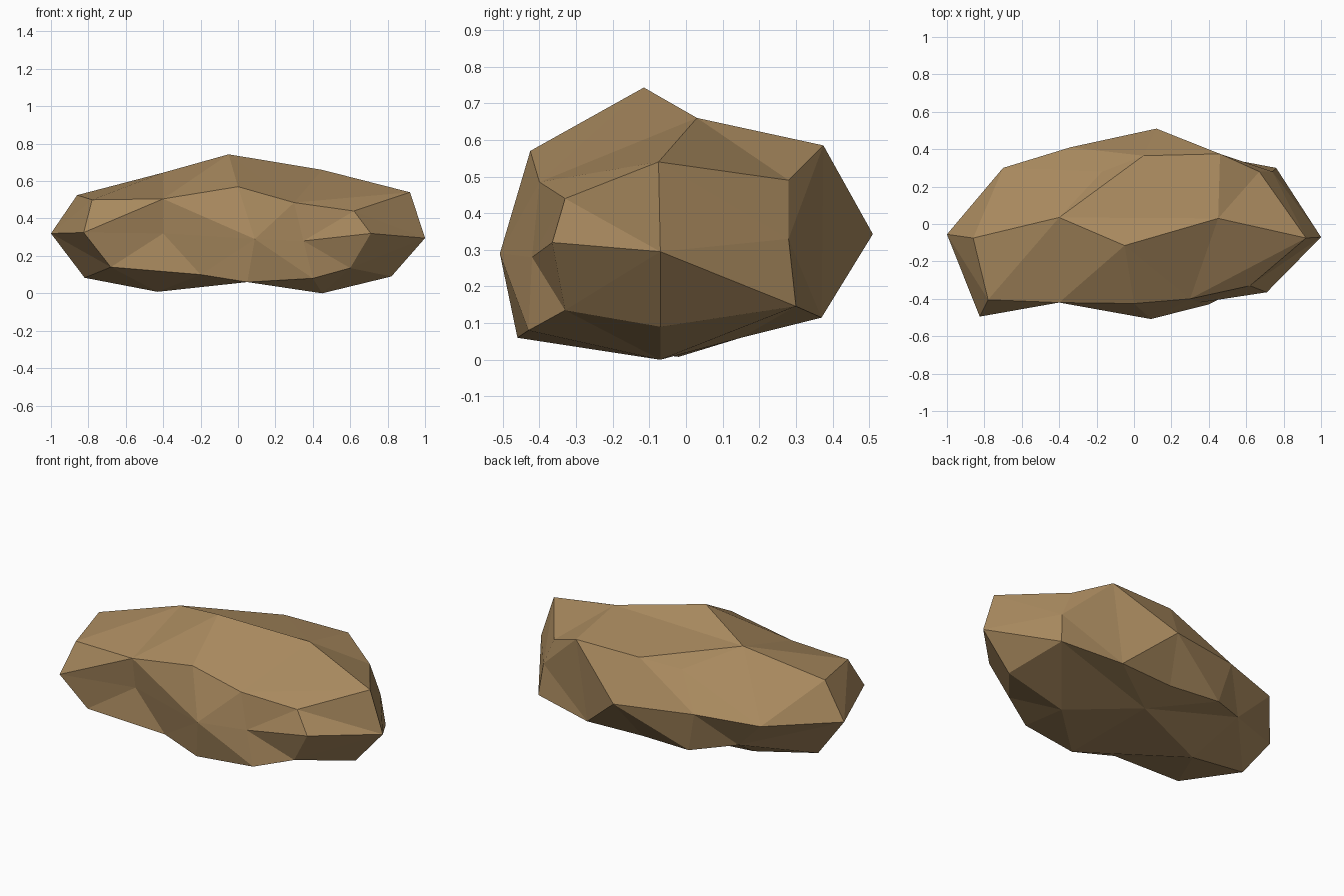
import bpy, bmesh
from mathutils import Vector

if "Cube" in bpy.data.objects:
    bpy.data.objects.remove(bpy.data.objects["Cube"])

# Corner points of the boulder, grouped by band
BANDS = {
    "ridge": [(-.86, -.075, .525), (-.4, .035, .645), (-.05, -.115, .743), (.45, .03, .66), (.92, -.075, .54)],
    "tips": [(-1, -.055, .32), (1, -.07, .295)],
    "front_upper": [(-.78, -.405, .5), (-.4, -.42, .505), (0, -.425, .57), (.3, -.4, .485), (.62, -.33, .44)],
    "front_middle": [(-.825, -.495, .325), (-.4, -.39, .32), (.09, -.508, .29), (.35, -.42, .28), (.71, -.365, .32)],
    "front_lower": [(-.68, -.44, .14), (-.2, -.4, .1), (.05, -.46, .06), (.4, -.43, .08), (.6, -.33, .135)],
    "underside": [(-.82, -.068, .083), (-.43, -.02, .008), (.05, .15, .06), (.45, -.07, 0), (.82, -.07, .09)],
    "back_lower": [(-.52, .25, .172), (-.28, .375, .125), (.04, .35, .115), (.39, .37, .115), (.76, .3, .146)],
    "back_middle": [(-.7, .3, .348), (-.34, .41, .365), (.12, .51, .343), (.74, .28, .33)],
    "back_upper": [(-.17, .28, .54), (.05, .365, .584), (.46, .375, .585), (.67, .28, .49)],
}

# Creases that must run between two given points
CREASES = [
    (("ridge", 1), ("front_upper", 1)),
    (("front_upper", 4), ("front_middle", 3)),
    (("front_middle", 1), ("front_lower", 1)),
    (("underside", 2), ("front_lower", 1)),
    (("underside", 2), ("front_lower", 2)),
    (("underside", 4), ("back_lower", 4)),
    (("back_upper", 2), ("back_middle", 3)),
    (("back_upper", 2), ("back_lower", 4)),
    (("back_upper", 2), ("back_lower", 3)),
]


def inflated(p):
    """Push a point almost onto a sphere, so that the hull keeps every point."""
    q = Vector((p[0], p[1] / .5, (p[2] - .34) / .37))
    return q / q.length ** .98


def crease(a, b):
    """Turn the edge that crosses a-b, so that it joins a and b."""
    for e in bm.edges:
        corners = {v for f in e.link_faces for v in f.verts}
        if len(corners) == 4 and corners - set(e.verts) == {a, b}:
            bmesh.utils.edge_rotate(e)
            return


# Skin the inflated points, then move them back to form the dents
bm = bmesh.new()
verts = {(name, i): bm.verts.new(inflated(p)) for name, band in BANDS.items() for i, p in enumerate(band)}
bmesh.ops.convex_hull(bm, input=list(bm.verts))
bmesh.ops.triangulate(bm, faces=bm.faces)
for (name, i), v in verts.items():
    v.co = BANDS[name][i]
for a, b in CREASES:
    crease(verts[a], verts[b])
bmesh.ops.delete(bm, geom=[v for v in bm.verts if not v.link_faces], context='VERTS')
bmesh.ops.recalc_face_normals(bm, faces=bm.faces)

mesh = bpy.data.meshes.new("boulder")
bm.to_mesh(mesh)
bm.free()

# Single brown stone colour, flat faces
stone = bpy.data.materials.new("brown stone")
stone.diffuse_color = (.392, .250, .112, 1)
stone.use_nodes = True
stone.node_tree.nodes["Principled BSDF"].inputs["Base Color"].default_value = stone.diffuse_color
mesh.materials.append(stone)
boulder = bpy.data.objects.new("boulder", mesh)
bpy.context.collection.objects.link(boulder)
